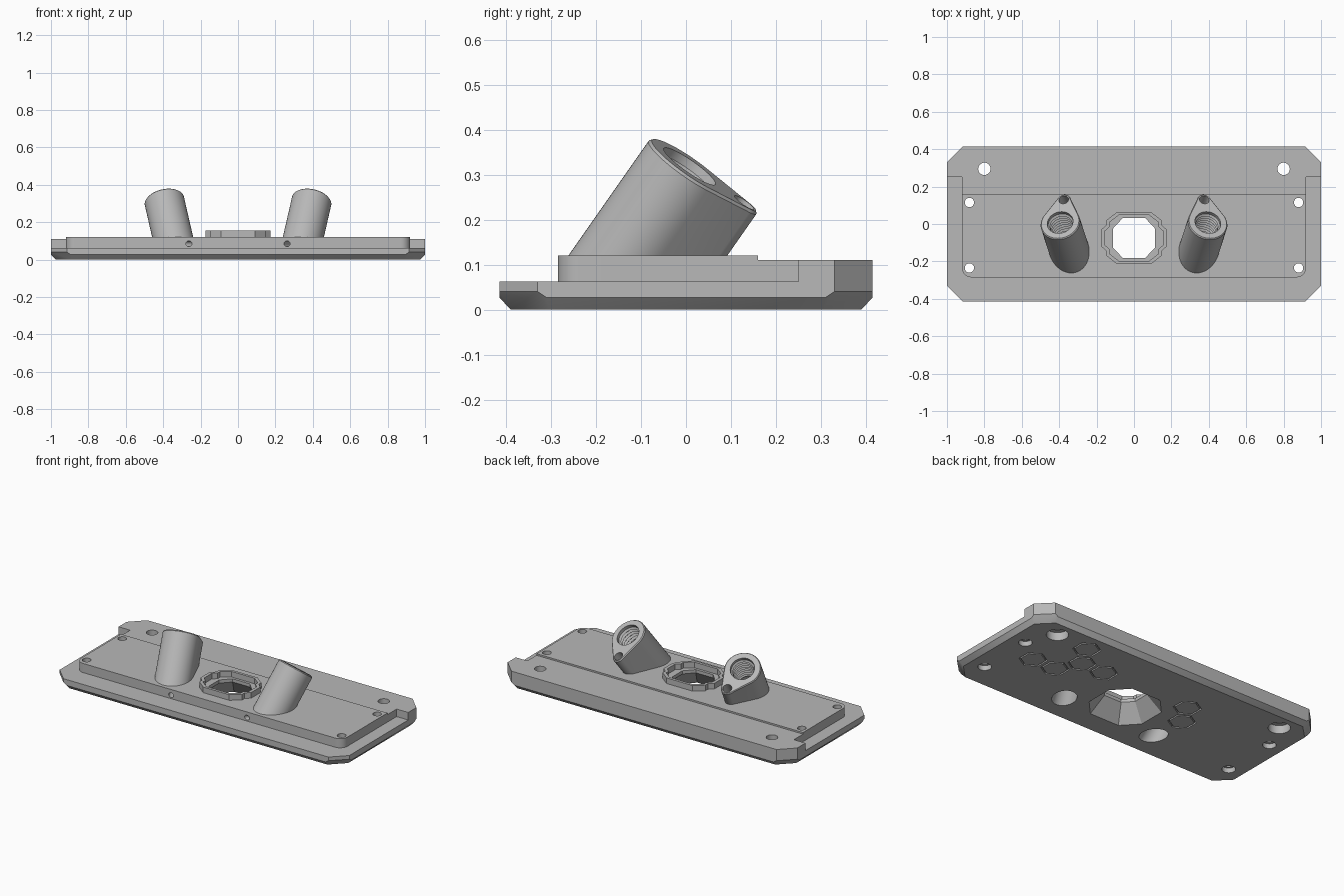
import bpy, bmesh
from math import sin, cos, pi, acos
from mathutils import Matrix, Vector

cube = bpy.data.objects.get("Cube")
if cube:
    bpy.data.objects.remove(cube)

grey = bpy.data.materials.new("light grey plastic")
grey.use_nodes = True
COLOUR = (0.48, 0.48, 0.48, 1)
grey.diffuse_color = COLOUR
grey.node_tree.nodes["Principled BSDF"].inputs["Base Color"].default_value = COLOUR


def finish(name, bm, matrix=Matrix()):
    bm.transform(matrix)
    bmesh.ops.recalc_face_normals(bm, faces=bm.faces)
    mesh = bpy.data.meshes.new(name)
    bm.to_mesh(mesh)
    bm.free()
    mesh.materials.append(grey)
    obj = bpy.data.objects.new(name, mesh)
    bpy.context.collection.objects.link(obj)
    return obj


def loft(rings, ring_shaped=False):
    """Skin a list of equal loops; cap the ends, or join last to first."""
    bm = bmesh.new()
    loops = [[bm.verts.new(p) for p in ring] for ring in rings]
    pairs = list(zip(loops, loops[1:]))
    if ring_shaped:
        pairs.append((loops[-1], loops[0]))
    else:
        bm.faces.new(loops[0])
        bm.faces.new(loops[-1])
    n = len(loops[0])
    for a, b in pairs:
        for i in range(n):
            j = (i + 1) % n
            bm.faces.new((a[i], a[j], b[j], b[i]))
    return bm


def at(points, z, scale=1.0, centre=(0, 0)):
    return [(centre[0] + x * scale, centre[1] + y * scale, z) for x, y in points]


def circle(r, n=32, start=0.0):
    return [(r * cos(start + 2 * pi * i / n), r * sin(start + 2 * pi * i / n)) for i in range(n)]


def four_way(quarter):
    """Mirror the points of one quarter into a full outline."""
    q = list(quarter)
    left = [(-x, y) for x, y in reversed(q)]
    return left[::-1][::-1] + [(-x, -y) for x, y in q] + \
        [(x, -y) for x, y in reversed(q)] + q


def lathe(profile, centre=(0, 0), n=32):
    return loft([at(circle(r, n), z, 1, centre) for r, z in profile])


LEDGE, BACK_TOP, PLATE_TOP = 0.063, 0.11, 0.12

# Base slab with cut corners and a bevelled underside
bm = bmesh.new()
for sx in (1, -1):
    for sy in (1, -1):
        for x, y, z in ((.975, .305, 0), (.89, .39, 0), (1, .31, .027), (.895, .415, .027),
                        (1, .33, .04), (.915, .415, .04), (1, .33, LEDGE), (.915, .415, LEDGE)):
            bm.verts.new((sx * x, sy * y, z))
bmesh.ops.convex_hull(bm, input=bm.verts)
bmesh.ops.dissolve_limit(bm, angle_limit=0.01, verts=bm.verts, edges=bm.edges)
base = finish("base_slab", bm)

# Taller rear step with a notch at each end
half = [(.92, .16), (.92, .25), (1, .25), (1, .33), (.915, .415)]
outline = half + [(-x, y) for x, y in reversed(half)]
back = finish("rear_step", loft([at(outline, LEDGE), at(outline, BACK_TOP)]))

# Raised plate with rounded front corners
R = 0.05
corner = [(.92 - R + R * cos(a), -.285 + R - R * sin(a))
          for a in [pi / 2 * i / 8 for i in range(9)]]
outline = [(.92, .16)] + corner + [(-x, y) for x, y in reversed(corner)] + [(-.92, .16)]
plate = finish("raised_plate", loft([at(outline, LEDGE), at(outline, PLATE_TOP)]))

# Faceted collar around the centre opening
MID = (0, -.075)
outer = four_way([(.175, .045), (.147, .07), (.147, .095), (.09, .14)][::-1][::-1])
inner = four_way([(.155, .038), (.13, .06), (.13, .085), (.08, .123)])
collar = finish("centre_collar", loft([at(outer, .11, 1, MID), at(outer, .155, 1, MID),
                                       at(inner, .155, 1, MID), at(inner, .11, 1, MID)], True))

# Flared centre opening
cutters = []
window = four_way([(.113, .05), (.06, .107)])
cutters.append(finish("window_cutter", loft([at(window, -.01, 1.75, MID), at(window, .1, 1, MID),
                                             at(window, .2, 1, MID)])))

# Screw holes with wider mouths underneath
for sx in (1, -1):
    cutters.append(finish("large_hole_cutter", lathe(
        [(.062, -.01), (.062, .05), (.033, .05), (.033, .2)], (sx * .8, .295))))
    for y in (.115, -.235):
        cutters.append(finish("small_hole_cutter", lathe(
            [(.038, -.01), (.038, .03), (.025, .03), (.025, .2)], (sx * .88, y))))

# Engraved hexagon outlines underneath
groove_cutters = []
for x, y in ((.727, 0), (.57, 0), (.49, .137), (.333, .137), (.57, .274), (-.27, .137), (-.345, 0)):
    big, small = circle(.08, 6, pi / 2), circle(.07, 6, pi / 2)
    groove_cutters.append(finish("hexagon_groove_cutter", loft(
        [at(big, -.01, 1, (x, y)), at(big, .01, 1, (x, y)),
         at(small, .01, 1, (x, y)), at(small, -.01, 1, (x, y))], True)))


def teardrop(big, small, gap):
    """Outline around a large and a small circle."""
    a = acos((big - small) / gap)
    n = 40
    pts = [(big * cos(t), big * sin(t))
           for t in [a + (2 * pi - 2 * a) * i / n for i in range(n + 1)]]
    pts += [(gap + small * cos(t), small * sin(t))
            for t in [-a + 2 * a * i / 14 for i in range(15)]]
    return pts


# Leaning threaded sockets
sockets = []
GAP = 0.147
for sx, side in ((1, "left"), (-1, "right")):
    axis = Vector((sx * .23, .70, 1)).normalized()
    u = Vector((-sx * .02, .122, -.084))
    u = (u - axis * u.dot(axis)).normalized()
    v = axis.cross(u)
    frame = Matrix((u, v, axis)).transposed().to_4x4()
    frame.translation = (sx * .395, .008, .319)

    body, lip = teardrop(.107, .037, GAP), teardrop(.102, .032, GAP)
    bm = loft([at(body, -.5), at(body, -.006), at(lip, 0)])
    bm.transform(frame)
    cut = bmesh.ops.bisect_plane(bm, geom=bm.verts[:] + bm.edges[:] + bm.faces[:],
                                 plane_co=(0, 0, .118), plane_no=(0, 0, -1), clear_outer=True)
    rim = [e for e in cut["geom_cut"] if isinstance(e, bmesh.types.BMEdge)]
    bmesh.ops.contextual_create(bm, geom=rim)
    sockets.append(finish(side + "_socket", bm))

    # Bore with thread ridges, open at the underside
    profile = [(.068, -.55), (.068, -.2)]
    for i in range(9):
        z = -.19 + i * .02
        profile += [(.060, z), (.070, z + .01)]
    profile += [(.070, .05)]
    bm = lathe(profile, n=40)
    cutters.append(finish("bore_cutter", bm, frame))
    cutters.append(finish("pin_hole_cutter", lathe([(.026, -.13), (.026, .05)], (GAP, 0), 24), frame))

    # Small vent from the plate's front wall into the bore
    aim = Vector((sx * .06, .12, 0)).to_track_quat('Z', 'Y').to_matrix().to_4x4()
    aim.translation = (sx * .262, -.285, .085)
    cutters.append(finish("vent_cutter", lathe([(.015, -.03), (.015, .09)], n=16), aim))


def carve(obj, tools):
    bpy.context.view_layer.objects.active = obj
    for tool in tools:
        mod = obj.modifiers.new("cut", 'BOOLEAN')
        mod.operation = 'DIFFERENCE'
        mod.solver = 'EXACT'
        mod.object = tool
        bpy.ops.object.modifier_apply(modifier=mod.name)


carve(base, cutters + groove_cutters)
for obj in [back, plate] + sockets:
    carve(obj, cutters)
for tool in cutters + groove_cutters:
    bpy.data.objects.remove(tool)

# Smooth the round walls and keep the edges crisp
bpy.ops.object.select_all(action='DESELECT')
for obj in [base, back, plate, collar] + sockets:
    obj.select_set(True)
bpy.context.view_layer.objects.active = base
bpy.ops.object.shade_smooth_by_angle(angle=0.5)
